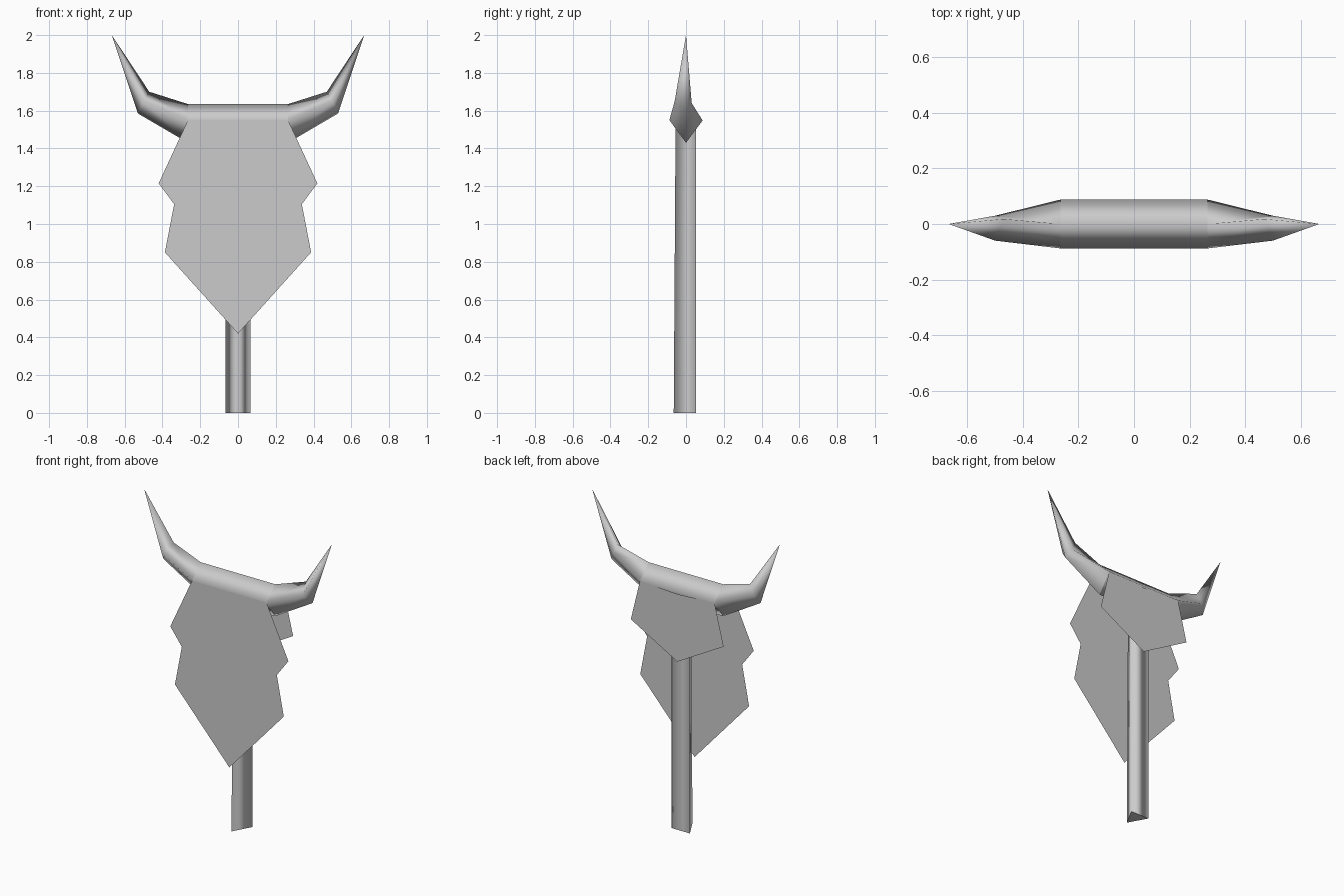
import bpy
import bmesh

cube = bpy.data.objects.get("Cube")
if cube:
    bpy.data.objects.remove(cube, do_unlink=True)

grey = bpy.data.materials.new("plain_grey")
grey.use_nodes = True
COLOUR = (0.6, 0.6, 0.6, 1)
grey.diffuse_color = COLOUR
grey.node_tree.nodes["Principled BSDF"].inputs["Base Color"].default_value = COLOUR


def finish(name, bm):
    mesh = bpy.data.meshes.new(name)
    bm.to_mesh(mesh)
    bm.free()
    mesh.materials.append(grey)
    obj = bpy.data.objects.new(name, mesh)
    bpy.context.collection.objects.link(obj)
    return obj


def loft(name, rings, cap_start=False):
    """Smooth skin through rings of points; a ring of one point is a tip."""
    bm = bmesh.new()
    loops = [[bm.verts.new(p) for p in ring] for ring in rings]
    for a, b in zip(loops, loops[1:]):
        n = len(a)
        for i in range(n):
            j = (i + 1) % n
            quad = [a[i], a[j]] + ([b[0]] if len(b) == 1 else [b[j], b[i]])
            bm.faces.new(quad).smooth = True
    if cap_start:
        bm.faces.new(loops[0])
    bmesh.ops.recalc_face_normals(bm, faces=bm.faces)
    return finish(name, bm)


def hide_panel(name, half, y, flip=False):
    """Flat symmetric sheet from the outline of its +x half."""
    outline = half + [(-x, z) for x, z in reversed(half) if x > 0]
    bm = bmesh.new()
    verts = [bm.verts.new((x, y, z)) for x, z in outline]
    face = bm.faces.new(verts)
    face.normal_update()
    if (face.normal.y > 0) != flip:
        face.normal_flip()
    return finish(name, bm)


# Diamond section shared by the crossbar and the horn roots: front, top, back, bottom
SECTION = [(-0.088, 1.55), (0.0, 1.635), (0.088, 1.548), (0.0, 1.43)]
ROOT = 0.265


def section_at(x):
    return [(x, y, z) for y, z in SECTION]


loft("crossbar", [section_at(-ROOT), section_at(ROOT)])

# Horns: root ring, bent knee ring, pointed tip
KNEE = [(0.50, -0.06, 1.65), (0.47, 0.018, 1.70), (0.50, 0.03, 1.64), (0.53, 0.0, 1.585)]
for side, s in (("left", 1), ("right", -1)):
    knee = [(s * x, y, z) for x, y, z in KNEE]
    loft(side + "_horn", [section_at(s * ROOT), knee, [(s * 0.668, 0, 2.0)]])

# Three-sided post, narrowing slightly at the front edge
post = [[(0, front, z), (0.065, 0.054, z), (-0.065, 0.054, z)]
        for front, z in ((-0.065, 0), (-0.055, 1.55))]
loft("post", post, cap_start=True)

# Long front sheet
hide_panel("front_panel", [(ROOT, 1.55), (0.42, 1.215), (0.338, 1.105),
                           (0.387, 0.85), (0, 0.42)], -0.088)

# Short back sheet with a slightly dipped top edge
hide_panel("back_panel", [(0, 1.535), (ROOT, 1.55), (0.33, 1.285),
                          (0, 1.10)], 0.089, flip=True)
